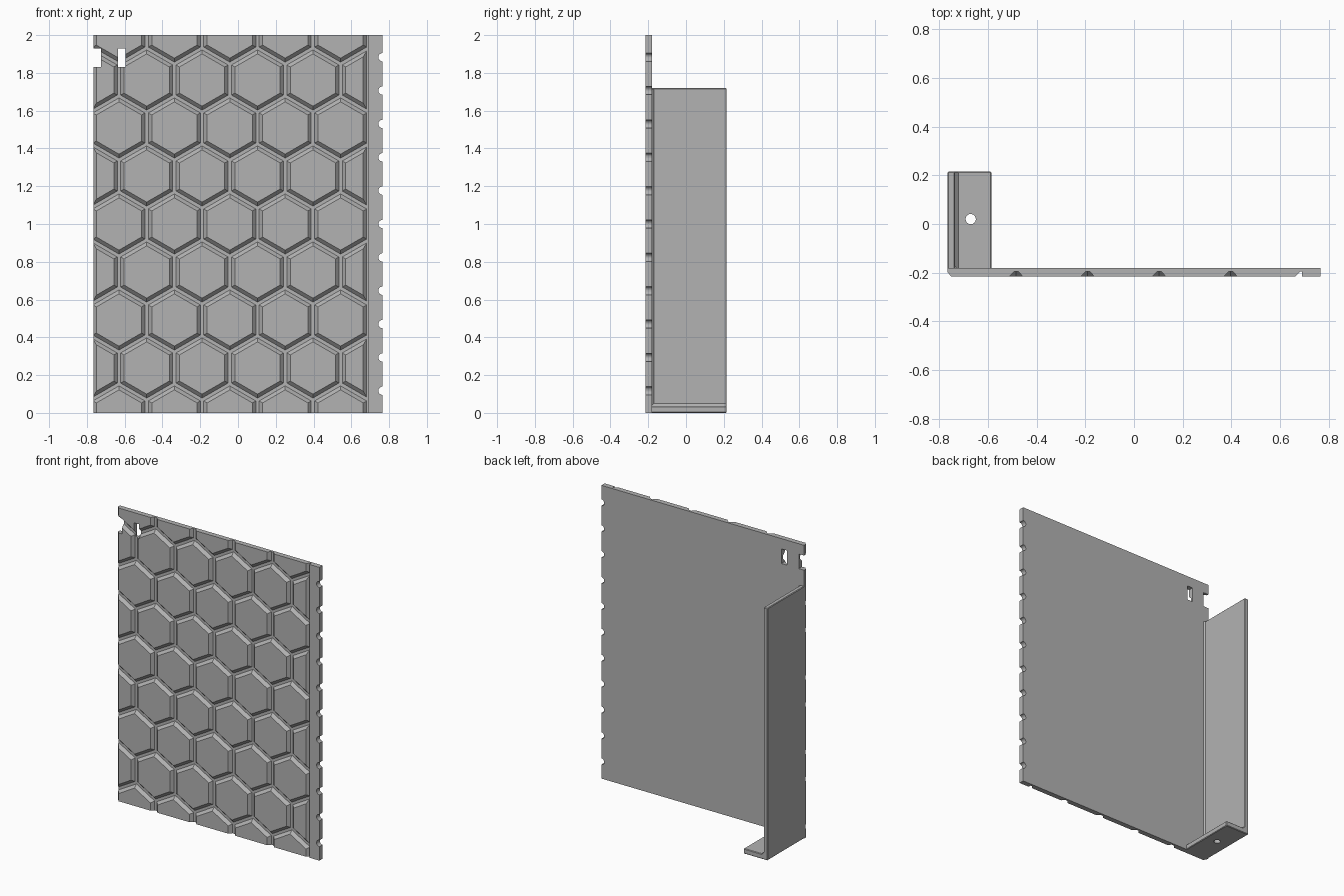
import bpy, bmesh, math
from mathutils import Vector

if "Cube" in bpy.data.objects:
    bpy.data.objects.remove(bpy.data.objects["Cube"], do_unlink=True)

grey = bpy.data.materials.new("plain_grey")
grey.use_nodes = True
GREY = (0.45, 0.45, 0.45, 1)
grey.diffuse_color = GREY
grey.node_tree.nodes["Principled BSDF"].inputs["Base Color"].default_value = GREY

LEFT, RIGHT, HEIGHT = -0.765, 0.765, 2.0
FRONT, BACK, FLOOR = -0.215, -0.18, -0.195     # panel faces and groove floor
REAR = 0.215
FIELD_L, FIELD_R = -0.777, 0.69                # extent of the hexagon field
PITCH = (FIELD_R - FIELD_L) / 5
ROW = PITCH * math.sqrt(3) / 2


def make_object(name, bm):
    bmesh.ops.recalc_face_normals(bm, faces=bm.faces)
    mesh = bpy.data.meshes.new(name)
    bm.to_mesh(mesh)
    bm.free()
    mesh.materials.append(grey)
    obj = bpy.data.objects.new(name, mesh)
    bpy.context.collection.objects.link(obj)
    return obj


def loft(bm, lower, upper):
    """Closed solid between two matching outlines."""
    a = [bm.verts.new(p) for p in lower]
    b = [bm.verts.new(p) for p in upper]
    bm.faces.new(a)
    bm.faces.new(b[::-1])
    for i in range(len(a)):
        j = (i + 1) % len(a)
        bm.faces.new((a[i], a[j], b[j], b[i]))


def box(bm, x0, x1, y0, y1, z0, z1):
    ring = [(x0, y0), (x1, y0), (x1, y1), (x0, y1)]
    loft(bm, [(x, y, z0) for x, y in ring], [(x, y, z1) for x, y in ring])


def cylinder(bm, x, y, z, radius, along_y):
    def ring(t):
        pts = []
        for i in range(24):
            a = math.tau * i / 24
            c, s = radius * math.cos(a), radius * math.sin(a)
            pts.append((x + c, y + t, z + s) if along_y else (x + c, y + s, z + t))
        return pts
    loft(bm, ring(-0.1), ring(0.1))


def apply_modifiers(obj):
    bpy.context.view_layer.objects.active = obj
    for m in list(obj.modifiers):
        bpy.ops.object.modifier_apply(modifier=m.name)


def combine(obj, other, operation):
    m = obj.modifiers.new("combine", 'BOOLEAN')
    m.operation, m.object, m.solver = operation, other, 'EXACT'
    apply_modifiers(obj)
    bpy.data.objects.remove(other, do_unlink=True)


def clip(poly, normal, limit):
    """Keep the part of a convex outline where p.normal <= limit."""
    out = []
    for p, q in zip(poly, poly[1:] + poly[:1]):
        dp, dq = p.dot(normal) - limit, q.dot(normal) - limit
        if dp <= 0:
            out.append(p)
        if dp * dq < 0:
            out.append(p.lerp(q, dp / (dp - dq)))
    return out


def cell(cx, cz, inset):
    """Hexagon outline, cut at the field borders and inset all round."""
    centre = Vector((cx, cz))
    poly = [centre + Vector(c) for c in ((-1, -1), (1, -1), (1, 1), (-1, 1))]
    for k in range(6):
        n = Vector((math.cos(k * math.pi / 3), math.sin(k * math.pi / 3)))
        poly = clip(poly, n, centre.dot(n) + PITCH / 2 - inset)
    poly = clip(poly, Vector((1, 0)), FIELD_R - inset)
    return clip(poly, Vector((-1, 0)), -FIELD_L - inset)


# raised hexagon tiles with sloping sides
bm = bmesh.new()
for row in range(-4, 5):
    odd = row % 2
    for col in range(6 if odd else 5):
        cx = FIELD_L + PITCH * (col + (0 if odd else 0.5))
        cz = HEIGHT / 2 + row * ROW
        loft(bm, [(p.x, FLOOR + 0.002, p.y) for p in cell(cx, cz, 0.007)],
             [(p.x, FRONT, p.y) for p in cell(cx, cz, 0.027)])
# trim the tiles to the panel outline
for co, no in (((LEFT, 0, 0), (-1, 0, 0)), ((0, 0, 0), (0, 0, -1)),
               ((0, 0, HEIGHT), (0, 0, 1))):
    bmesh.ops.bisect_plane(bm, geom=bm.verts[:] + bm.edges[:] + bm.faces[:],
                           plane_co=co, plane_no=no, clear_outer=True)
    bmesh.ops.holes_fill(bm, edges=[e for e in bm.edges if e.is_boundary], sides=0)
tiles = make_object("hexagon_tiles", bm)

# back plate with plain strip along one side
bm = bmesh.new()
profile = [(LEFT, FLOOR), (FIELD_R, FLOOR), (FIELD_R, FRONT),
           (RIGHT, FRONT), (RIGHT, BACK), (LEFT, BACK)]
loft(bm, [(x, y, 0) for x, y in profile], [(x, y, HEIGHT) for x, y in profile])
panel = make_object("hexagon_panel", bm)
combine(panel, tiles, 'UNION')

# slots near the top corner and round notches along the strip
bm = bmesh.new()
box(bm, LEFT - 0.1, -0.725, -0.3, -0.1, 1.83, 1.93)
box(bm, -0.635, -0.595, -0.3, -0.1, 1.83, 1.93)
for i in range(11):
    cylinder(bm, RIGHT, -0.2, 1 + (i - 5) * ROW * 0.695, 0.022, True)
combine(panel, make_object("panel_cutter", bm), 'DIFFERENCE')

# L-shaped bracket: tall side wall and foot
bm = bmesh.new()
profile = [(LEFT, 0), (-0.585, 0), (-0.585, 0.035), (-0.72, 0.035),
           (-0.735, 0.05), (-0.735, 1.72), (LEFT, 1.72)]
loft(bm, [(x, BACK - 0.008, z) for x, z in profile],
     [(x, REAR, z) for x, z in profile])
bracket = make_object("side_bracket", bm)
bevel = bracket.modifiers.new("edge", 'BEVEL')
bevel.width, bevel.segments, bevel.angle_limit = 0.004, 1, math.radians(60)
apply_modifiers(bracket)
bm = bmesh.new()
cylinder(bm, -0.67, 0.02, 0, 0.021, False)
combine(bracket, make_object("foot_hole_cutter", bm), 'DIFFERENCE')

# chamfer strip where the wall meets the panel
bm = bmesh.new()
tri = [(-0.737, BACK - 0.002), (-0.723, BACK - 0.002), (-0.737, BACK + 0.012)]
loft(bm, [(x, y, 0.03) for x, y in tri], [(x, y, 1.716) for x, y in tri])
make_object("wall_chamfer", bm)
